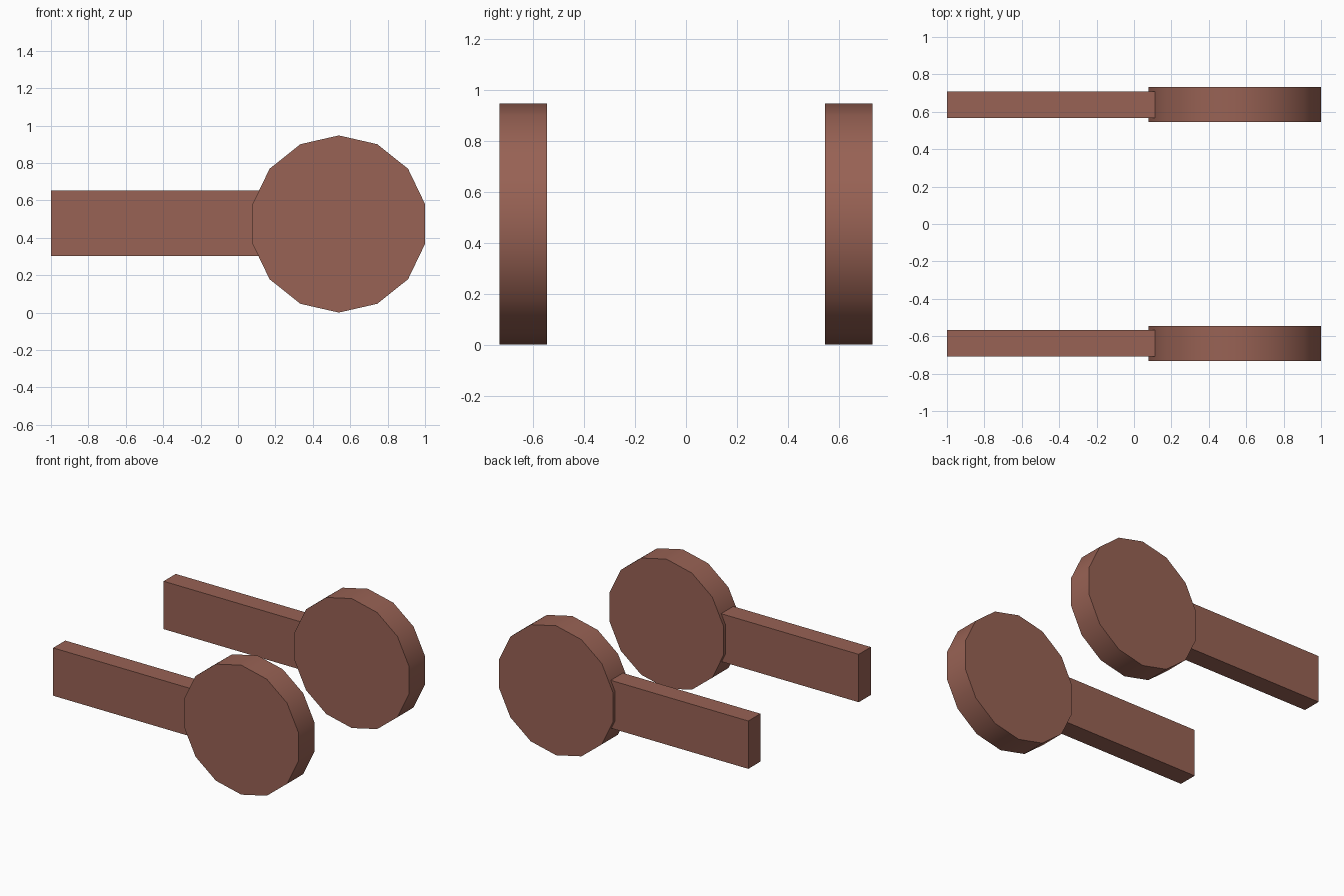
import bpy
import math

default = bpy.data.objects.get("Cube")
if default:
    bpy.data.objects.remove(default, do_unlink=True)

# Reddish brown material
brown = bpy.data.materials.new("reddish_brown")
brown.use_nodes = True
colour = (0.314, 0.122, 0.089, 1)
brown.diffuse_color = colour
brown.node_tree.nodes["Principled BSDF"].inputs["Base Color"].default_value = colour

SIDES = 14
RADIUS = 0.4735
CENTRE_X, CENTRE_Z = 0.539, 0.4735


def finish(obj, name):
    obj.name = name
    obj.data.materials.append(brown)
    bpy.ops.object.transform_apply(location=False, rotation=True, scale=True)


def add_disc(name, y):
    # Fourteen-sided disc, axis along y, one corner pointing straight up
    bpy.ops.mesh.primitive_cylinder_add(
        vertices=SIDES, radius=RADIUS, depth=0.187,
        location=(CENTRE_X, y, CENTRE_Z), rotation=(math.pi / 2, 0, 0))
    finish(bpy.context.object, name)
    bpy.ops.object.shade_smooth_by_angle(angle=math.radians(30))


def add_arm(name, y):
    # Flat bar whose inner end is buried in the disc
    x0, x1, z0, z1 = -1.0, 0.3, 0.303, 0.653
    bpy.ops.mesh.primitive_cube_add(
        size=1, location=((x0 + x1) / 2, y, (z0 + z1) / 2))
    bar = bpy.context.object
    bar.scale = (x1 - x0, 0.14, z1 - z0)
    finish(bar, name)


# One disc and arm on each side
for label, y in (("front", -0.638), ("back", 0.638)):
    add_disc(label + "_disc", y)
    add_arm(label + "_arm", y)
